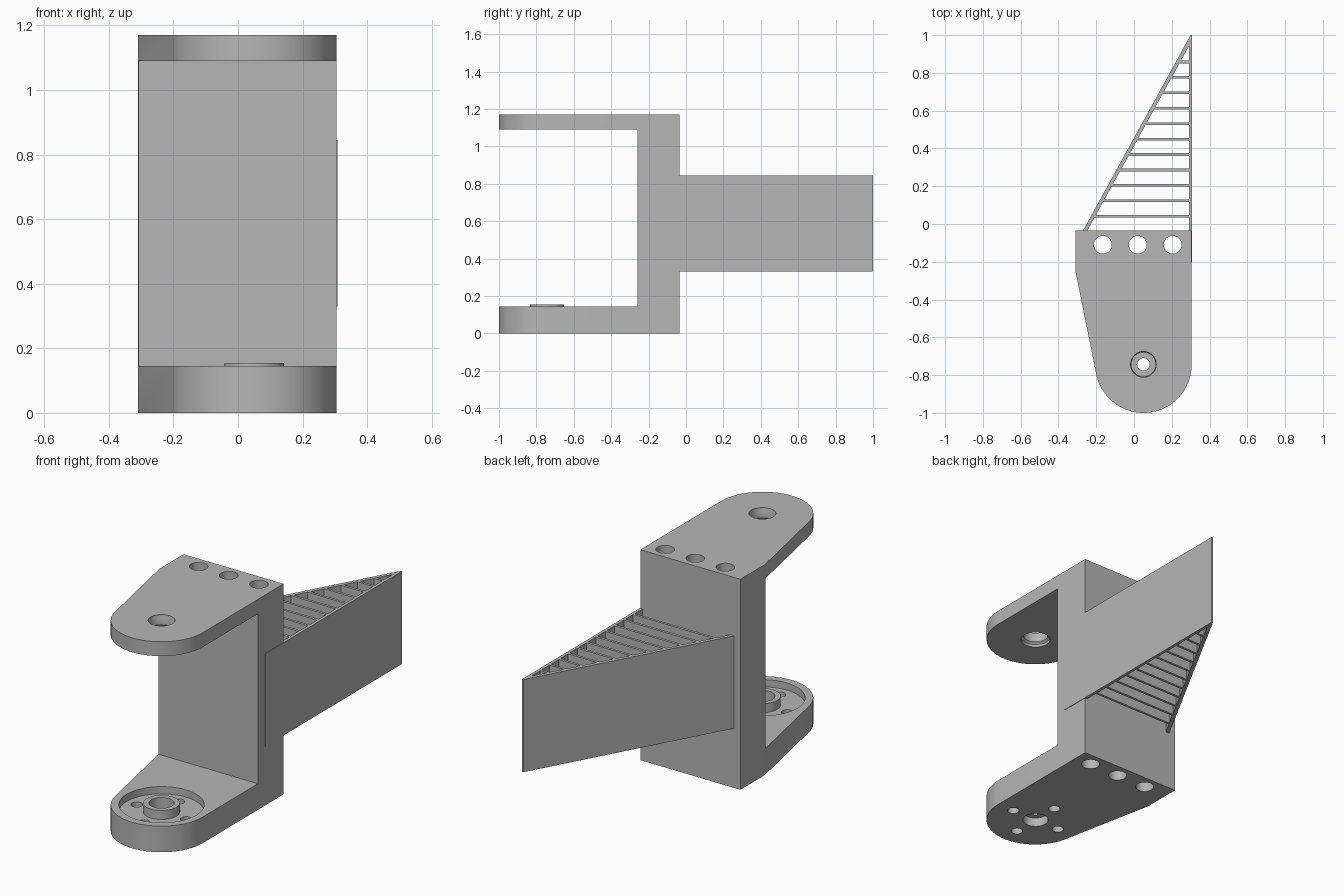
import bpy, bmesh, math

if "Cube" in bpy.data.objects:
    bpy.data.objects.remove(bpy.data.objects["Cube"], do_unlink=True)

grey = bpy.data.materials.new("plain_grey")
grey.use_nodes = True
COLOUR = (0.47, 0.47, 0.47, 1)
grey.diffuse_color = COLOUR
for node in grey.node_tree.nodes:
    if node.type == 'BSDF_PRINCIPLED':
        node.inputs["Base Color"].default_value = COLOUR

PIVOT = (0.05, -0.743)
HEIGHT = 1.17
BACK = -0.035


def finish(name, bm):
    bmesh.ops.recalc_face_normals(bm, faces=bm.faces)
    mesh = bpy.data.meshes.new(name)
    bm.to_mesh(mesh)
    bm.free()
    mesh.materials.append(grey)
    ob = bpy.data.objects.new(name, mesh)
    bpy.context.collection.objects.link(ob)
    return ob


def prism(name, outline, z0, z1):
    """Extrude a plan outline from z0 to z1."""
    bm = bmesh.new()
    low = [bm.verts.new((x, y, z0)) for x, y in outline]
    top = [bm.verts.new((x, y, z1)) for x, y in outline]
    bm.faces.new(low)
    bm.faces.new(top)
    for i in range(len(low)):
        j = (i + 1) % len(low)
        bm.faces.new((low[i], low[j], top[j], top[i]))
    return finish(name, bm)


def box(name, x0, x1, y0, y1, z0, z1):
    return prism(name, [(x0, y0), (x1, y0), (x1, y1), (x0, y1)], z0, z1)


def lathe(name, profile, centre, ring=False, sides=48):
    """Turn (radius, z) points about a vertical axis; ring joins last to first."""
    bm = bmesh.new()
    loops = []
    for r, z in profile:
        loops.append([bm.verts.new((centre[0] + r * math.cos(math.tau * k / sides),
                                    centre[1] + r * math.sin(math.tau * k / sides), z))
                      for k in range(sides)])
    pairs = list(zip(loops, loops[1:]))
    if ring:
        pairs.append((loops[-1], loops[0]))
    else:
        bm.faces.new(loops[0])
        bm.faces.new(loops[-1])
    for a, b in pairs:
        for k in range(sides):
            n = (k + 1) % sides
            bm.faces.new((a[k], a[n], b[n], b[k]))
    return finish(name, bm)


def activate(ob):
    bpy.ops.object.select_all(action='DESELECT')
    ob.select_set(True)
    bpy.context.view_layer.objects.active = ob


def cut(target, cutter):
    mod = target.modifiers.new("cut", 'BOOLEAN')
    mod.operation = 'DIFFERENCE'
    mod.solver = 'EXACT'
    mod.object = cutter
    activate(target)
    bpy.ops.object.modifier_apply(modifier=mod.name)
    bpy.data.objects.remove(cutter, do_unlink=True)


def smooth(ob):
    activate(ob)
    bpy.ops.object.shade_smooth_by_angle(angle=math.radians(30))


# Bracket: one tapered, round-nosed outline with the gap between the arms removed
outline = [(0.305, BACK), (-0.31, BACK), (-0.31, -0.25)]
for k in range(41):
    a = math.radians(190 + 170 * k / 40)
    outline.append((PIVOT[0] + 0.255 * math.cos(a), -0.745 + 0.255 * math.sin(a)))
bracket = prism("bracket", outline, 0, HEIGHT)
cut(bracket, box("gap", -0.6, 0.6, -1.3, -0.26, 0.145, 1.09))

# Three bolt holes through the full height
for x in (-0.165, 0.02, 0.205):
    cut(bracket, lathe("bolt_hole", [(0.047, -0.1), (0.047, 1.3)], (x, -0.11)))

# Upper pivot hole with bevelled rims
cut(bracket, lathe("upper_pivot", [(0.076, 1.05), (0.076, 1.105), (0.064, 1.115),
                                   (0.064, 1.15), (0.068, 1.16), (0.068, 1.25)], PIVOT))

# Lower arm: round recess, stepped pivot hole and four screw holes
cut(bracket, lathe("recess", [(0.215, 0.105), (0.215, 0.25)], PIVOT))
cut(bracket, lathe("lower_pivot", [(0.066, -0.1), (0.066, 0.05), (0.033, 0.05), (0.033, 0.08),
                                   (0.064, 0.08), (0.064, 0.25)], PIVOT))
for k in range(4):
    a = k * math.pi / 2
    spot = (PIVOT[0] + 0.152 * math.cos(a), PIVOT[1] + 0.152 * math.sin(a))
    cut(bracket, lathe("screw_hole", [(0.03, -0.1), (0.03, 0.13)], spot, sides=32))
smooth(bracket)

# Raised collar around the lower pivot
smooth(lathe("pivot_collar", [(0.092, 0.1), (0.092, 0.155), (0.064, 0.155), (0.064, 0.1)],
             PIVOT, ring=True))

# Triangular fin: straight side, slanted side and cross slats
Z0, Z1 = 0.33, 0.845
SLOPE = 0.55


def slant_x(y):
    return -0.27 + SLOPE * (y - BACK)


box("fin_straight_side", 0.291, 0.308, -0.2, 0.985, Z0, Z1)
prism("fin_slanted_side", [(slant_x(-0.04), -0.04), (slant_x(-0.04) + 0.023, -0.04),
                           (0.308, 0.973), (0.308, 1.0), (slant_x(1.0), 1.0)], Z0, Z1)
for k in range(11):
    y = 0.041 + 0.0817 * k
    box("fin_slat_%d" % (k + 1), slant_x(y) + 0.012, 0.3, y - 0.007, y + 0.007, Z0, Z1)
